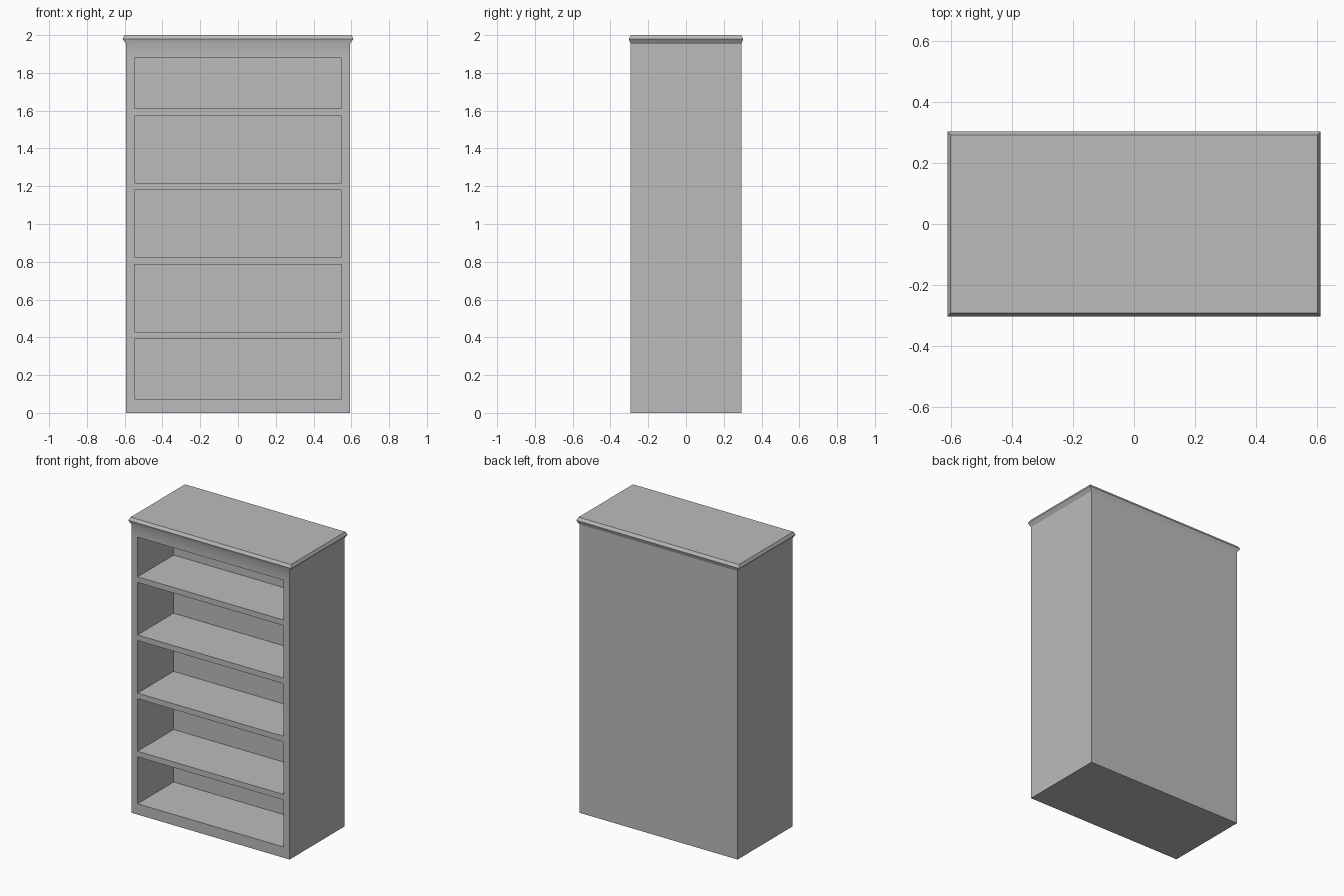
import bpy
import bmesh
import math
from mathutils import Vector

cube = bpy.data.objects.get("Cube")
if cube:
    bpy.data.objects.remove(cube, do_unlink=True)

# One plain grey finish
GREY = (0.5, 0.5, 0.5, 1.0)
grey = bpy.data.materials.new("plain grey")
grey.use_nodes = True
grey.diffuse_color = GREY
grey.node_tree.nodes["Principled BSDF"].inputs["Base Color"].default_value = GREY

HALF_W, HALF_D = 0.593, 0.294          # cabinet body
OPEN_W, OPEN_LOW, OPEN_HIGH = 0.547, 0.073, 1.88
OPEN_DEPTH = 0.386
BODY_TOP, RIM_Z, TOP_Z = 1.954, 1.98, 2.0


def add_object(name, bm):
    mesh = bpy.data.meshes.new(name)
    bm.to_mesh(mesh)
    bm.free()
    obj = bpy.data.objects.new(name, mesh)
    bpy.context.collection.objects.link(obj)
    mesh.materials.append(grey)
    return obj


def add_ring(bm, half_w, half_d, z):
    corners = ((-1, -1), (1, -1), (1, 1), (-1, 1))
    return [bm.verts.new((sx * half_w, sy * half_d, z)) for sx, sy in corners]


# Carcass: stacked rectangles, flaring out into the crown moulding
bm = bmesh.new()
rings = [add_ring(bm, HALF_W, HALF_D, z) for z in (0, OPEN_LOW, OPEN_HIGH, BODY_TOP)]
rings.append(add_ring(bm, 0.611, 0.303, RIM_Z))
rings.append(add_ring(bm, 0.601, 0.291, TOP_Z))
for low, high in zip(rings, rings[1:]):
    for i in range(4):
        j = (i + 1) % 4
        bm.faces.new((low[i], low[j], high[j], high[i]))
bm.faces.new(rings[0][::-1])
bm.faces.new(rings[-1])
bm.normal_update()

# Front frame: cut the stiles, then push the opening back
for side in (-1, 1):
    front = [f for f in bm.faces if f.normal.y < -0.99]
    parts = set(front)
    for face in front:
        parts.update(face.edges)
        parts.update(face.verts)
    bmesh.ops.bisect_plane(bm, geom=list(parts), plane_co=(side * OPEN_W, 0, 0),
                           plane_no=(1, 0, 0))
    bm.normal_update()
centre = Vector((0, -HALF_D, (OPEN_LOW + OPEN_HIGH) / 2))
opening = min(bm.faces, key=lambda f: (f.calc_center_median() - centre).length)
result = bmesh.ops.extrude_face_region(bm, geom=[opening])
moved = [v for v in result["geom"] if isinstance(v, bmesh.types.BMVert)]
bmesh.ops.translate(bm, verts=moved, vec=(0, OPEN_DEPTH, 0))
if opening.is_valid:
    bm.faces.remove(opening)
bmesh.ops.recalc_face_normals(bm, faces=bm.faces)

# Soft transition into the crown at the front, crisp edges elsewhere
for face in bm.faces:
    face.smooth = True
for edge in bm.edges:
    at_back = all(v.co.y > HALF_D - 0.01 for v in edge.verts)
    edge.smooth = edge.calc_face_angle(math.pi) < math.radians(30) and not at_back
add_object("bookcase_carcass", bm)

# Four shelves, flush with the front frame
for number in range(4):
    bm = bmesh.new()
    bmesh.ops.create_cube(bm, size=1)
    bmesh.ops.scale(bm, verts=bm.verts, vec=(2 * OPEN_W, OPEN_DEPTH, 0.038))
    shelf = add_object(f"shelf_{number + 1}", bm)
    shelf.location = (0, -HALF_D + OPEN_DEPTH / 2, 0.41 + number * 0.394)
